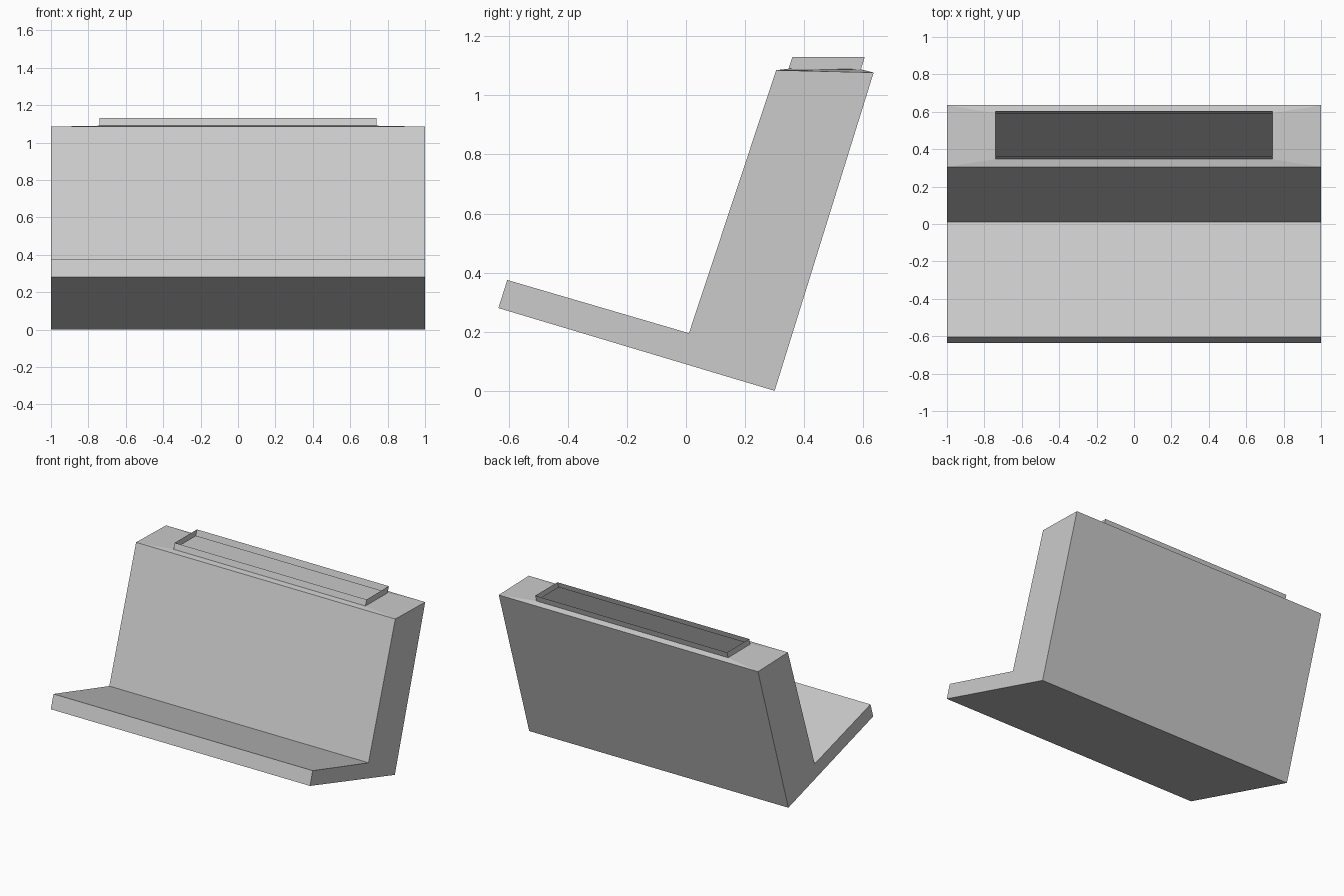
import bpy, bmesh

if "Cube" in bpy.data.objects:
    bpy.data.objects.remove(bpy.data.objects["Cube"])

# L-shaped side profile (y, z); last two front/back points are the open top
PROFILE = [(0.305, 1.085), (0.01, 0.195), (-0.605, 0.375),
           (-0.635, 0.28), (0.30, 0.0), (0.635, 1.077)]
SLOT_X = 0.74
RIM_BASE = [(0.347, 1.09), (0.592, 1.088)]
RIM_TOP = [(0.36, 1.13), (0.605, 1.13)]

bm = bmesh.new()


def rect(half_x, yz):
    """Four-cornered loop from a front and a back (y, z) point."""
    (y0, z0), (y1, z1) = yz
    corners = [(-half_x, y0, z0), (half_x, y0, z0), (half_x, y1, z1), (-half_x, y1, z1)]
    return [bm.verts.new(c) for c in corners]


def bridge(a, b):
    n = len(a)
    for i in range(n):
        j = (i + 1) % n
        bm.faces.new((a[i], a[j], b[j], b[i]))


# Hollow body: two end caps and the strips between them, top left open
left = [bm.verts.new((-1, y, z)) for y, z in PROFILE]
right = [bm.verts.new((1, y, z)) for y, z in PROFILE]
bm.faces.new(left)
bm.faces.new(right[::-1])
for i in range(len(PROFILE) - 1):
    bm.faces.new((left[i], right[i], right[i + 1], left[i + 1]))

# Top border around the slot, then the thin raised rim
outer = [left[0], right[0], right[-1], left[-1]]
base = rect(SLOT_X, RIM_BASE)
bridge(outer, base)
bridge(base, rect(SLOT_X, RIM_TOP))

bmesh.ops.recalc_face_normals(bm, faces=bm.faces)
mesh = bpy.data.meshes.new("slotted_stand")
bm.to_mesh(mesh)
bm.free()
bpy.context.collection.objects.link(bpy.data.objects.new("slotted_stand", mesh))
